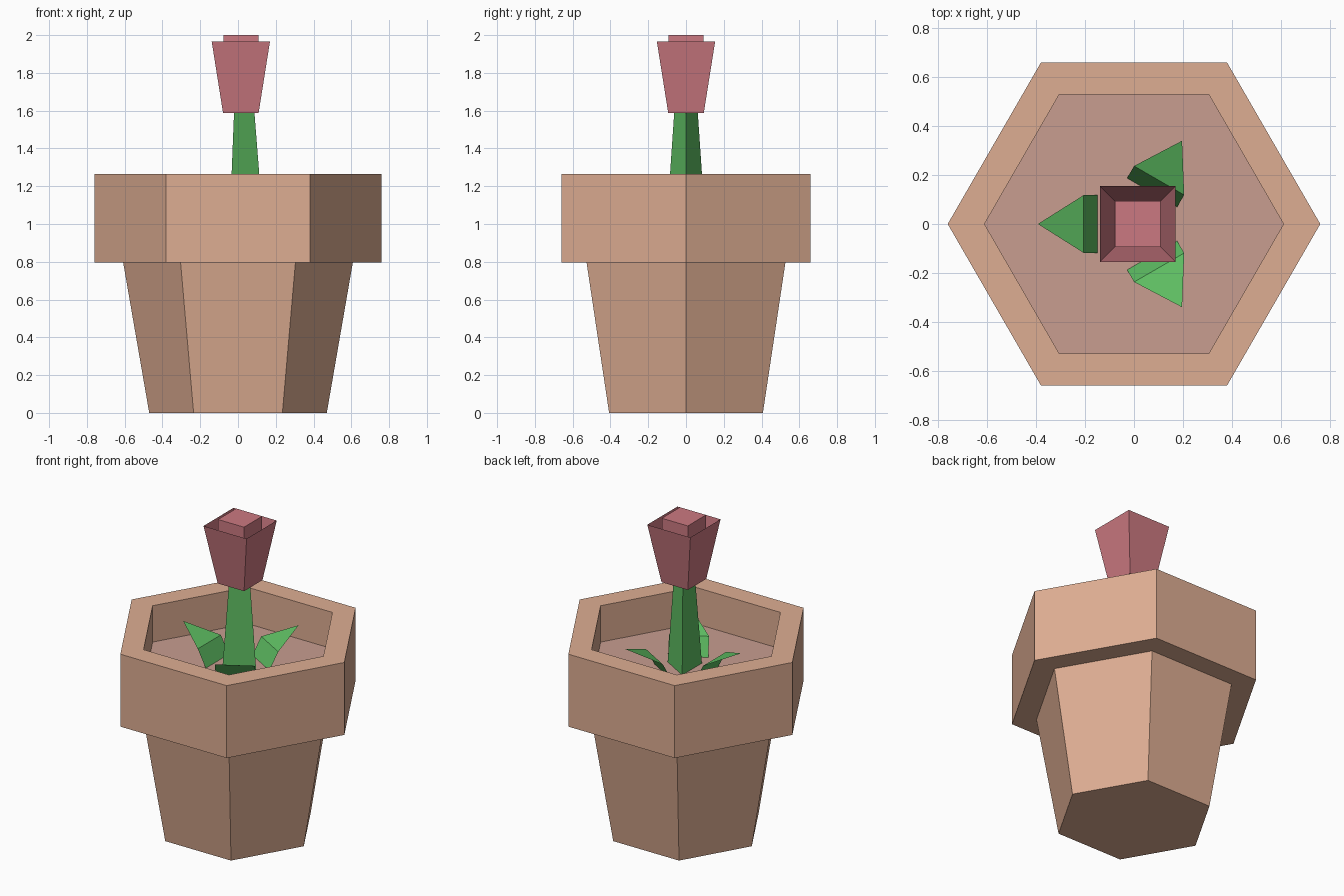
import bpy, math

if "Cube" in bpy.data.objects:
    bpy.data.objects.remove(bpy.data.objects["Cube"])

def material(name, color):
    m = bpy.data.materials.new(name)
    m.diffuse_color = (*color, 1)
    m.use_nodes = True
    m.node_tree.nodes["Principled BSDF"].inputs["Base Color"].default_value = m.diffuse_color
    return m

CLAY = material("clay", (0.73, 0.42, 0.29))
SOIL = material("soil", (0.58, 0.34, 0.28))
GREEN = material("green", (0.11, 0.50, 0.12))
PINK = material("pink", (0.60, 0.19, 0.22))

def make(name, verts, faces, mat):
    me = bpy.data.meshes.new(name)
    me.from_pydata(verts, [], faces)
    me.materials.append(mat)
    ob = bpy.data.objects.new(name, me)
    bpy.context.collection.objects.link(ob)
    return ob

def rings(name, profile, n, mat, turn=0, cx=0, bottom=True, top=True):
    """Stack n-sided rings given as (radius, z) and join them."""
    verts = [(cx + r * math.cos(turn + math.tau * i / n),
              r * math.sin(turn + math.tau * i / n), z)
             for r, z in profile for i in range(n)]
    faces = []
    for k in range(len(profile) - 1):
        for i in range(n):
            j = (i + 1) % n
            faces.append((k*n + i, k*n + j, (k+1)*n + j, (k+1)*n + i))
    if bottom:
        faces.append(tuple(reversed(range(n))))
    if top:
        faces.append(tuple(range(len(verts) - n, len(verts))))
    return make(name, verts, faces, mat)

# Six-sided pot with an overhanging rim, and the soil inside
rings("pot", [(0.47, 0), (0.608, 0.797), (0.76, 0.797), (0.76, 1.265),
              (0.61, 1.265), (0.61, 1.03)], 6, CLAY, top=False)
rings("soil", [(0.61, 1.03)], 6, SOIL, bottom=False)

# Three-sided tapering stem
CX = 0.015
rings("stem", [(0.116, 1.03), (0.072, 1.59)], 3, GREEN, cx=CX, bottom=False)

# Open square blossom with a bud in the middle
S = math.sqrt(2)
rings("blossom", [(0.094 * S, 1.587), (0.154 * S, 1.965)], 4, PINK,
      turn=math.pi / 4, cx=CX, top=False)
rings("bud", [(0.093 * S, 1.60), (0.093 * S, 2.0)], 4, PINK,
      turn=math.pi / 4, cx=CX, bottom=False)

# Three folded leaves around the stem
for k in range(3):
    leaf = make(f"leaf_{k + 1}",
                [(0.148, -0.118, 1.03), (0.148, 0.118, 1.03),
                 (0.205, 0.118, 1.14), (0.205, -0.118, 1.14), (0.392, 0, 1.225)],
                [(0, 3, 2, 1), (3, 4, 2)], GREEN)
    leaf.rotation_euler.z = math.radians(60 + 120 * k)
